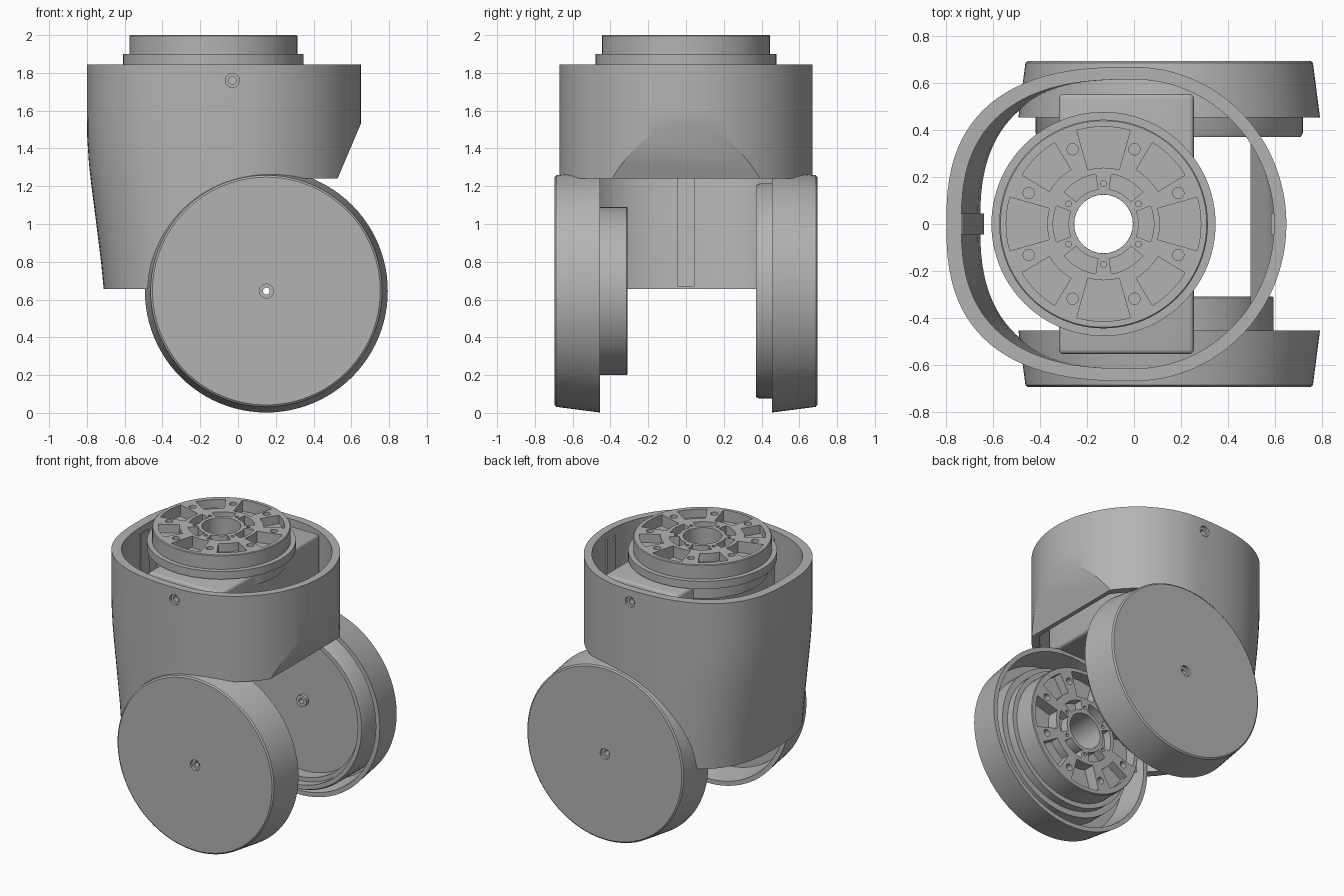
import bpy, bmesh
from math import cos, sin, pi, radians
from mathutils import Matrix, Vector

if "Cube" in bpy.data.objects:
    bpy.data.objects.remove(bpy.data.objects["Cube"])

grey = bpy.data.materials.new("machined_grey")
grey.use_nodes = True
grey.diffuse_color = (0.45, 0.45, 0.45, 1)
grey.node_tree.nodes["Principled BSDF"].inputs["Base Color"].default_value = (0.45, 0.45, 0.45, 1)

AXLE = Vector((0.15, 0, 0.645))      # side joint axis
TOP = Vector((-0.13, 0, 2.0))        # top flange centre
TO_FRONT = Matrix.Rotation(pi / 2, 4, 'X')
TO_BACK = Matrix.Rotation(-pi / 2, 4, 'X')


def finish(name, bm, matrix=None):
    bmesh.ops.remove_doubles(bm, verts=bm.verts, dist=1e-5)
    bmesh.ops.recalc_face_normals(bm, faces=bm.faces)
    if matrix is not None:
        bm.transform(matrix)
    mesh = bpy.data.meshes.new(name)
    bm.to_mesh(mesh)
    bm.free()
    mesh.materials.append(grey)
    ob = bpy.data.objects.new(name, mesh)
    bpy.context.collection.objects.link(ob)
    return ob


def select(ob):
    bpy.ops.object.select_all(action='DESELECT')
    ob.select_set(True)
    bpy.context.view_layer.objects.active = ob


def smooth(ob):
    select(ob)
    bpy.ops.object.shade_smooth_by_angle(angle=radians(30))


def cut(ob, *cutters):
    for c in cutters:
        select(ob)
        mod = ob.modifiers.new("cut", 'BOOLEAN')
        mod.operation = 'DIFFERENCE'
        mod.solver = 'EXACT'
        mod.object = c
        bpy.ops.object.modifier_apply(modifier=mod.name)
        bpy.data.objects.remove(c)


def lathe(name, profile, matrix=None, steps=96):
    # closed (radius, height) profile turned about the local z axis
    bm = bmesh.new()
    vs = [bm.verts.new((r, 0, h)) for r, h in profile]
    es = [bm.edges.new((a, b)) for a, b in zip(vs, vs[1:] + vs[:1])]
    bmesh.ops.spin(bm, geom=vs + es, cent=(0, 0, 0), axis=(0, 0, 1),
                   angle=2 * pi, steps=steps)
    return finish(name, bm, matrix)


def add_prism(bm, points, vec):
    face = bm.faces.new([bm.verts.new(p) for p in points])
    ext = bmesh.ops.extrude_face_region(bm, geom=[face])
    bmesh.ops.translate(bm, vec=vec,
                        verts=[v for v in ext["geom"] if isinstance(v, bmesh.types.BMVert)])


def add_cylinder(bm, r, depth, matrix):
    bmesh.ops.create_cone(bm, cap_ends=True, segments=32, radius1=r, radius2=r,
                          depth=depth, matrix=matrix)


def box(name, lo, hi):
    bm = bmesh.new()
    bmesh.ops.create_cube(bm, size=1)
    for v in bm.verts:
        v.co = [l + (c + 0.5) * (h - l) for c, l, h in zip(v.co, lo, hi)]
    return finish(name, bm)


def outline(scale, left, z, count=96):
    # round on the +x half, squarer on the -x half
    pts = []
    for i in range(count):
        a = 2 * pi * i / count
        c, s = cos(a), sin(a)
        if c >= 0:
            x, y = 0.65 * c, 0.67 * s
        else:
            e = 2 / 2.6
            x = -left * abs(c) ** e
            y = 0.67 * abs(s) ** e * (1 if s > 0 else -1)
        pts.append((x * scale, y * scale, z))
    return pts


def housing_solid(name, scale, levels, plane_co):
    bm = bmesh.new()
    rings = [[bm.verts.new(p) for p in outline(scale, left, z)] for z, left in levels]
    for a, b in zip(rings, rings[1:]):
        for i in range(len(a)):
            j = (i + 1) % len(a)
            bm.faces.new((a[i], a[j], b[j], b[i]))
    bm.faces.new(rings[0])
    bm.faces.new(rings[-1])
    # slanted relief on the +x side
    bmesh.ops.bisect_plane(bm, geom=bm.verts[:] + bm.edges[:] + bm.faces[:],
                           plane_co=plane_co, plane_no=(0.92, 0, -0.39), clear_outer=True)
    bmesh.ops.holes_fill(bm, edges=[e for e in bm.edges if e.is_boundary])
    return finish(name, bm)


# Housing shell
taper = [(0.8, 0.725), (1.0, 0.75), (1.2, 0.776), (1.32, 0.789), (1.45, 0.798), (1.6, 0.8)]
housing = housing_solid("housing", 1, [(0.655, 0.711)] + taper + [(1.845, 0.8)], (0.65, 0, 1.53))
hollow = housing_solid("hollow", 0.92, [(0.5, 0.7)] + taper + [(1.95, 0.8)], (0.62, 0, 1.53))
bm = bmesh.new()
add_cylinder(bm, 0.6, 2, Matrix.Translation(AXLE) @ TO_FRONT)
barrel = finish("barrel_cutter", bm)
bm = bmesh.new()
for side in (-1, 1):
    add_cylinder(bm, 0.037, 0.06, Matrix.Translation((-0.03, side * 0.68, 1.76)) @ TO_FRONT)
screw_sinks = finish("screw_sinks", bm)
bm = bmesh.new()
add_cylinder(bm, 0.02, 2, Matrix.Translation((-0.03, 0, 1.76)) @ TO_FRONT)
screw_bore = finish("screw_bore", bm)
cut(housing, hollow, box("under_cutter", (0.15, -1, 0), (1, 1, 1.24)), barrel,
    screw_sinks, screw_bore)
smooth(housing)

# Inner ribs of the housing
bm = bmesh.new()
rib = [(-0.73, 1.8), (-0.725, 1.4), (-0.64, 0.67), (-0.68, 0.67), (-0.76, 1.4), (-0.76, 1.8)]
add_prism(bm, [(x, -0.045, z) for x, z in rib], (0, 0.09, 0))
finish("back_wall_rib", bm)
box("front_wall_rib", (0.585, -0.045, 1.5), (0.62, 0.045, 1.8))

# Side caps: tapered cups with a countersunk centre hole
cap = [(0.018, 0.675), (0.037, 0.675), (0.037, 0.695), (0.603, 0.695), (0.613, 0.687),
       (0.643, 0.455), (0.612, 0.455), (0.585, 0.64), (0.018, 0.64)]
for name, turn in (("front_cap", TO_FRONT), ("back_cap", TO_BACK)):
    smooth(lathe(name, cap, Matrix.Translation(AXLE) @ turn))

# Inner ring and floor of the back cap, with a screw boss
ring = [(0.018, 0.65), (0.57, 0.65), (0.57, 0.39), (0.56, 0.37), (0.53, 0.37), (0.53, 0.43),
        (0.50, 0.43), (0.50, 0.52), (0.04, 0.52), (0.04, 0.495), (0.018, 0.495)]
smooth(lathe("back_bearing_ring", ring, Matrix.Translation(AXLE) @ TO_BACK))


def sector(bm, r0, r1, mid, half, depth):
    steps = 8
    angles = [radians(mid - half + 2 * half * i / steps) for i in range(steps + 1)]
    pts = [(r1 * cos(a), r1 * sin(a), 0.02) for a in angles]
    pts += [(r0 * cos(a), r0 * sin(a), 0.02) for a in reversed(angles)]
    add_prism(bm, pts, (0, 0, -depth - 0.02))


def flange(name, neck, base_r, base_h, matrix):
    # output flange with face at local z = 0
    ob = lathe(name, [(0.125, 0), (0.44, 0), (0.445, -0.005), (0.445, -neck), (0.478, -neck),
                      (0.478, -neck - 0.055), (base_r, -neck - 0.055), (base_r, -base_h),
                      (0.125, -base_h)])
    bm = bmesh.new()
    for i in range(4):
        sector(bm, 0.24, 0.415, 90 * i, 16, 0.08)
        sector(bm, 0.27, 0.405, 90 * i + 45, 14, 0.06)
    for i in range(6):
        sector(bm, 0.15, 0.215, 60 * i, 21, 0.06)
        a = radians(60 * i + 30)
        add_cylinder(bm, 0.012, 0.2, Matrix.Translation((0.172 * cos(a), 0.172 * sin(a), 0)))
    for i in range(8):
        a = radians(90 * (i // 2) + (22.5 if i % 2 else -22.5))
        add_cylinder(bm, 0.024, 0.24, Matrix.Translation((0.345 * cos(a), 0.345 * sin(a), 0)))
    cut(ob, finish("pocket_cutter", bm))
    ob.data.transform(matrix)
    smooth(ob)


# Output flanges on the top and inside the front cap
flange("top_flange", 0.1, 0.42, 0.25, Matrix.Translation(TOP))
flange("side_flange", 0.15, 0.52, 0.34,
       Matrix.Translation(AXLE + Vector((0, -0.31, 0))) @ TO_BACK)

# Actuator block under the top flange
block = box("actuator_block", (-0.32, -0.555, 1.28), (0.255, 0.555, 1.835))
select(block)
bevel = block.modifiers.new("bevel", 'BEVEL')
bevel.width = 0.02
bevel.segments = 3
bpy.ops.object.modifier_apply(modifier=bevel.name)
bm = bmesh.new()
add_cylinder(bm, 0.125, 2, Matrix.Translation((TOP.x, 0, 1.6)))
cut(block, finish("bore_cutter", bm))
smooth(block)
